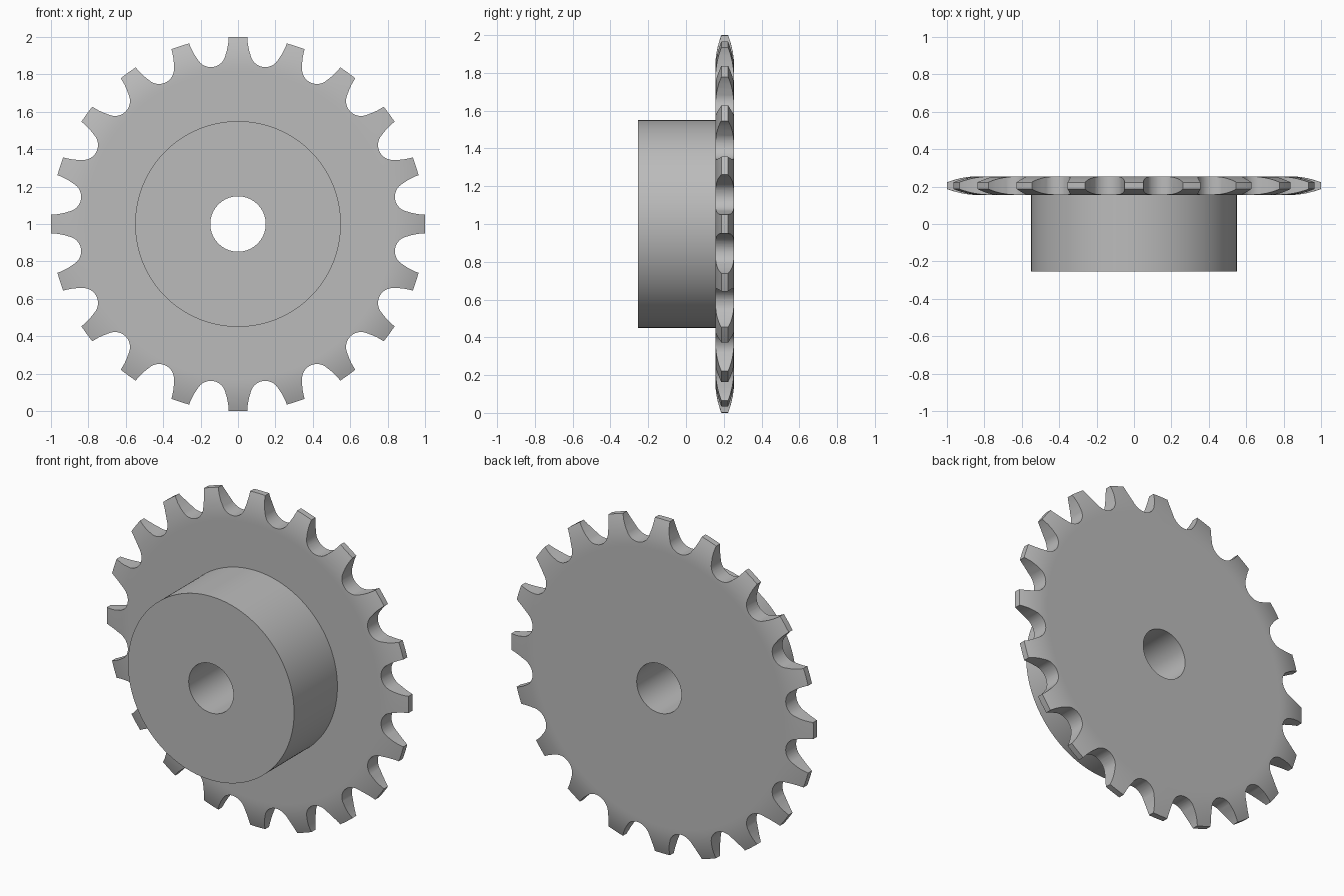
import bpy, bmesh, math
from mathutils import Matrix, Vector

TEETH = 20
PLATE_Y, HALF = 0.205, 0.05      # plate centre and half thickness
BORE, HUB, HUB_FRONT = 0.148, 0.55, -0.255

cube = bpy.data.objects.get("Cube")
if cube:
    bpy.data.objects.remove(cube, do_unlink=True)

steel = bpy.data.materials.new("grey_steel")
steel.use_nodes = True
grey = (0.5, 0.5, 0.5, 1)
steel.diffuse_color = grey
steel.node_tree.nodes["Principled BSDF"].inputs["Base Color"].default_value = grey


def add_object(name, bm):
    bmesh.ops.recalc_face_normals(bm, faces=bm.faces)
    mesh = bpy.data.meshes.new(name)
    bm.to_mesh(mesh)
    bm.free()
    mesh.materials.append(steel)
    obj = bpy.data.objects.new(name, mesh)
    bpy.context.collection.objects.link(obj)
    return obj


def lathe(name, profile, closed, segments=180):
    """Spin (radius, y) points about the y axis through z = 1."""
    bm = bmesh.new()
    verts = [bm.verts.new((r, y, 1)) for r, y in profile]
    pairs = list(zip(verts, verts[1:]))
    if closed:
        pairs.append((verts[-1], verts[0]))
    edges = [bm.edges.new(p) for p in pairs]
    bmesh.ops.spin(bm, geom=verts + edges, cent=(0, 0, 1), axis=(0, 1, 0),
                   angle=math.tau, steps=segments, use_merge=True)
    bmesh.ops.remove_doubles(bm, verts=bm.verts, dist=1e-5)
    return add_object(name, bm)


def activate(obj):
    bpy.ops.object.select_all(action='DESELECT')
    obj.select_set(True)
    bpy.context.view_layer.objects.active = obj


# Hub: bored cylinder, open where it joins the plate
back = PLATE_Y - HALF
hub = lathe("hub", [(BORE, back), (BORE, HUB_FRONT), (HUB, HUB_FRONT), (HUB, back)], False)

# Plate blank: flat disc whose rim curves in towards a narrow land
rim = [(0.82, HALF)]
for i in range(9):
    t = i / 8
    rim.append((0.83 + 0.17 * t, HALF - 0.032 * t * t))
half = [(BORE, HALF)] + rim
profile = [(r, PLATE_Y + h) for r, h in half]
profile += [(r, PLATE_Y - h) for r, h in reversed(half)]
plate = lathe("toothed_plate", profile, True)

# Tooth outline: flanks joined by round roller seats
flank = [(0.05, 1.04), (0.05, 0.99), (0.053, 0.96), (0.059, 0.93)]
pitch = math.tau / TEETH
seat = Vector((math.sin(pitch / 2), math.cos(pitch / 2))) * 0.93
outline = []
for k in range(TEETH):
    turn = Matrix.Rotation(-pitch * k, 2)
    next_turn = Matrix.Rotation(-pitch * (k + 1), 2)
    outline += [turn @ Vector(p) for p in flank]
    for i in range(17):
        a = math.radians(192 + 138 * i / 16)
        outline.append(turn @ (seat + 0.08 * Vector((math.cos(a), math.sin(a)))))
    outline += [next_turn @ Vector((-u, r)) for u, r in reversed(flank)]

bm = bmesh.new()
face = bm.faces.new([bm.verts.new((p.x, 0, p.y + 1)) for p in outline])
moved = bmesh.ops.extrude_face_region(bm, geom=[face])["geom"]
bmesh.ops.translate(bm, vec=(0, 0.4, 0),
                    verts=[v for v in moved if isinstance(v, bmesh.types.BMVert)])
cutter = add_object("tooth_cutter", bm)
cutter.hide_render = True

# Cut the teeth
cut = plate.modifiers.new("teeth", 'BOOLEAN')
cut.operation = 'INTERSECT'
cut.solver = 'EXACT'
cut.object = cutter
activate(plate)
bpy.ops.object.modifier_apply(modifier=cut.name)
bpy.data.objects.remove(cutter, do_unlink=True)

for part in (hub, plate):
    activate(part)
    bpy.ops.object.shade_smooth_by_angle(angle=math.radians(30))
